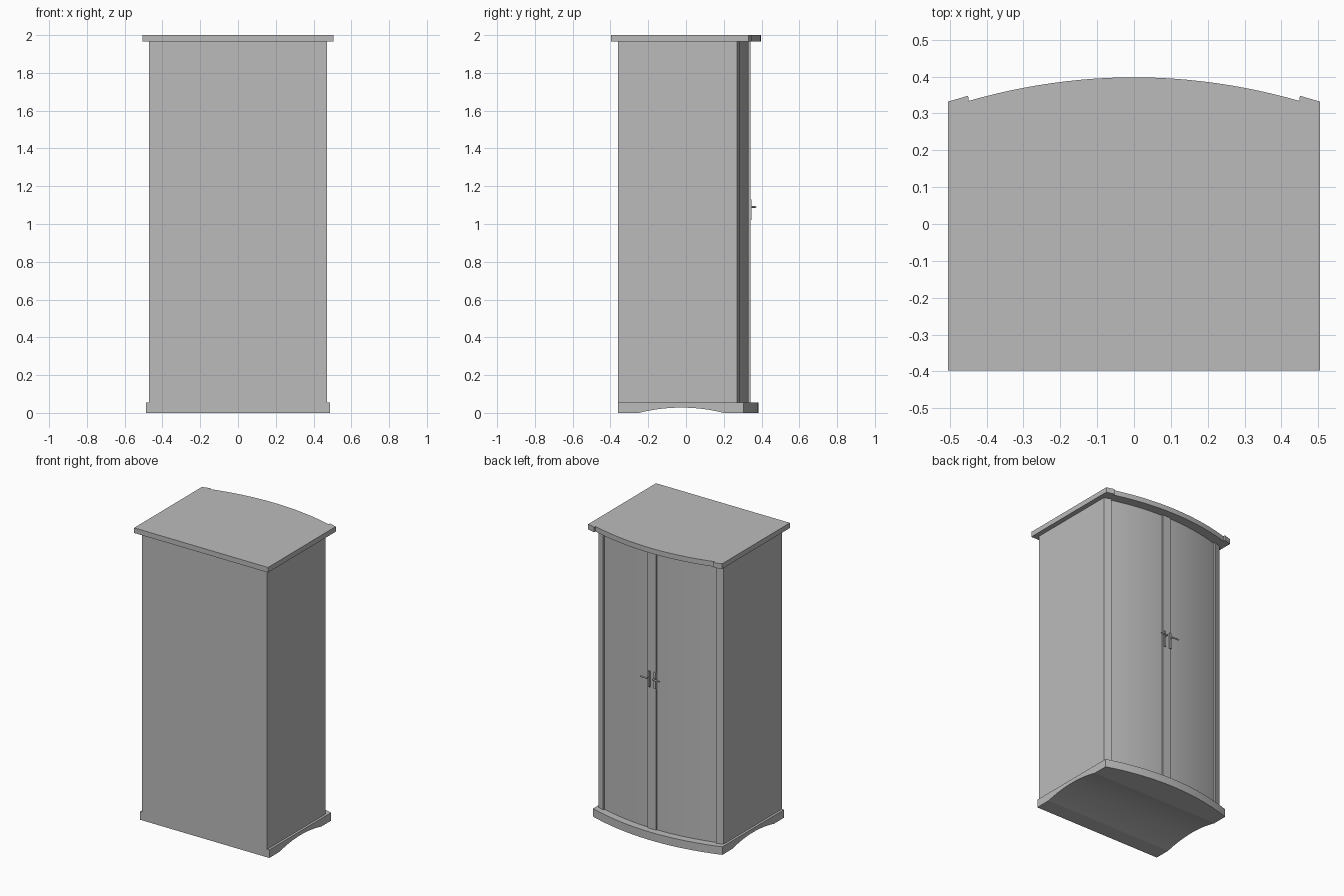
import bpy
import bmesh
from math import radians
from mathutils import Matrix

if "Cube" in bpy.data.objects:
    bpy.data.objects.remove(bpy.data.objects["Cube"])


def make_material(name, value):
    mat = bpy.data.materials.new(name)
    mat.use_nodes = True
    colour = (value, value, value, 1)
    mat.diffuse_color = colour
    mat.node_tree.nodes["Principled BSDF"].inputs["Base Color"].default_value = colour
    return mat


grey = make_material("plain_grey", 0.5)


def finish(bm, name, smooth=False):
    bmesh.ops.recalc_face_normals(bm, faces=bm.faces)
    mesh = bpy.data.meshes.new(name)
    bm.to_mesh(mesh)
    bm.free()
    mesh.materials.append(grey)
    ob = bpy.data.objects.new(name, mesh)
    bpy.context.collection.objects.link(ob)
    if smooth:
        bpy.ops.object.select_all(action="DESELECT")
        ob.select_set(True)
        bpy.context.view_layer.objects.active = ob
        bpy.ops.object.shade_smooth_by_angle(angle=radians(20))
    return ob


def prism(name, outline, low, high, along_x=False, smooth=False):
    """Extrude a plan outline (x, y) upwards, or a side outline (y, z) along x."""
    bm = bmesh.new()
    place = (lambda a, b: (low, a, b)) if along_x else (lambda a, b: (a, b, low))
    face = bm.faces.new([bm.verts.new(place(a, b)) for a, b in outline])
    moved = bmesh.ops.extrude_face_region(bm, geom=[face])["geom"]
    shift = (high - low, 0, 0) if along_x else (0, 0, high - low)
    bmesh.ops.translate(bm, vec=shift, verts=[v for v in moved if isinstance(v, bmesh.types.BMVert)])
    return finish(bm, name, smooth)


def box(name, x0, x1, y0, y1, z0, z1):
    return prism(name, [(x0, y0), (x1, y0), (x1, y1), (x0, y1)], z0, z1)


def bow(x0, x1, peak, drop, half, steps=24):
    """Points of a bowed front, peak at the middle, falling by drop at half."""
    xs = [x0 + (x1 - x0) * i / steps for i in range(steps + 1)]
    return [(x, peak - drop * (x / half) ** 2) for x in xs]


def rod(name, start, size, axis, length):
    bm = bmesh.new()
    turn = Matrix.Rotation(radians(90), 4, axis)
    bmesh.ops.create_cone(bm, cap_ends=True, segments=12, radius1=size, radius2=size,
                          depth=length, matrix=Matrix.Translation(start) @ turn)
    return finish(bm, name, True)


# Plinth with bowed front and an arch cut underneath
plinth = prism("plinth", [(0.488, -0.36), (-0.488, -0.36)]
               + bow(-0.488, 0.488, 0.385, 0.08, 0.488), 0, 0.055, smooth=True)
arch = [(-0.025 + 0.225 * t / 8, 0.028 * (1 - (t / 8) ** 2)) for t in range(-8, 9)]
cutter = prism("arch_cutter", arch + [(0.2, -0.05), (-0.25, -0.05)], -0.7, 0.7, along_x=True)
cutter.hide_render = True
cutter.hide_set(True)
cut = plinth.modifiers.new("arch", "BOOLEAN")
cut.object = cutter
cut.solver = "EXACT"

# Cabinet body
Z0, Z1 = 0.055, 1.965
box("cabinet_body", -0.472, 0.472, -0.36, 0.262, Z0, Z1)

# Corner posts standing slightly proud of the doors
for side, name in ((1, "left_post"), (-1, "right_post")):
    prism(name, [(side * 0.472, 0.2), (side * 0.472, 0.27),
                 (side * 0.425, 0.286), (side * 0.425, 0.2)], Z0, Z1)

# Bowed doors and the overlapping centre strip
for x0, x1, name in ((0.015, 0.425, "left_door"), (-0.425, 0.015, "right_door")):
    prism(name, [(x1, 0.2), (x0, 0.2)] + bow(x0, x1, 0.333, 0.061, 0.425), Z0, Z1, smooth=True)
box("centre_strip", -0.014, 0.05, 0.3, 0.341, Z0, Z1)

# Door handles: a plate, a stem and a lever pointing outwards
for side, name in ((1, "left"), (-1, "right")):
    x = 0.015 + side * 0.022
    box(name + "_handle_plate", x - 0.007, x + 0.007, 0.33, 0.348, 1.02, 1.13)
    rod(name + "_handle_stem", (x, 0.355, 1.09), 0.004, "X", 0.03)
    rod(name + "_handle_lever", (x + side * 0.023, 0.368, 1.09), 0.005, "Y", 0.054)

# Top board with bowed front and stepped corners
ends = [(0.505, 0.332), (0.45, 0.348)]
prism("top_board", [(0.505, -0.398), (-0.505, -0.398)] + [(-x, y) for x, y in ends]
      + bow(-0.449, 0.449, 0.398, 0.064, 0.449) + ends[::-1], Z1, 2.0, smooth=True)
